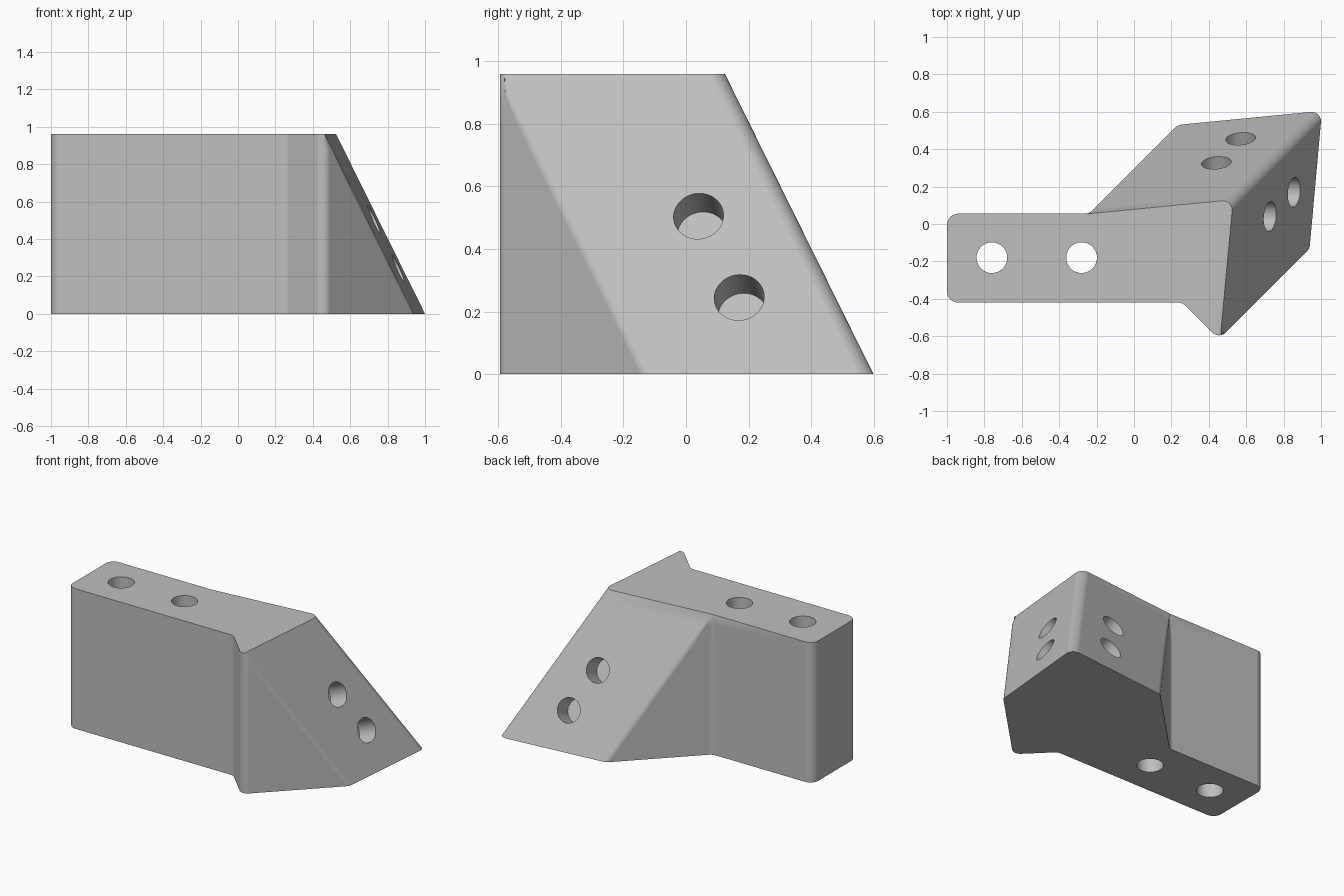
import bpy, bmesh, math
from mathutils import Vector

cube = bpy.data.objects.get("Cube")
if cube:
    bpy.data.objects.remove(cube, do_unlink=True)

HEIGHT = 0.96
SHEAR = 0.475   # outward run of the sloped faces from top to bottom
TILT = 0.09     # skew of the sloped faces in plan
ARC = 8

grey = bpy.data.materials.new("light_grey")
grey.use_nodes = True
colour = (0.52, 0.52, 0.52, 1)
grey.diffuse_color = colour
grey.node_tree.nodes["Principled BSDF"].inputs["Base Color"].default_value = colour

# Plan corners at the top: x, y, fillet radius, slides outward toward the base
corners = [
    (-1.0, -0.42, 0.06, False), (-1.0, 0.055, 0.06, False),
    (-0.24, 0.055, 0.06, False), (-0.24, 0.055, 0.06, True),
    (0.53, 0.13, 0.05, True), (0.464, -0.607, 0.06, True),
    (0.455, -0.616, 0.05, False), (0.259, -0.42, 0.06, False),
]
base = [Vector((x + SHEAR * s, y + SHEAR * s)) for x, y, r, s in corners]


def fillet(i):
    """Arc points of a rounded corner, relative to that corner."""
    p, r = base[i], corners[i][2]
    d1 = (base[i - 1] - p).normalized()
    d2 = (base[(i + 1) % len(base)] - p).normalized()
    half = math.acos(d1.dot(d2)) / 2
    centre = (d1 + d2).normalized() * r / math.sin(half)
    a = d1 * r / math.tan(half) - centre
    b = d2 * r / math.tan(half) - centre
    spokes = [a.lerp(b, k / ARC) for k in range(ARC + 1)]
    return [centre + spoke.normalized() * r for spoke in spokes]


fillets = [fillet(i) for i in range(len(corners))]


def ring(t):
    """Rounded outline at depth fraction t below the top."""
    s = SHEAR * t
    ramp = min(1, t / 0.2)
    pts = []
    for i, (x, y, r, slides) in enumerate(corners):
        scale = ramp if i in (2, 3, 5) else 1
        for off in fillets[i]:
            px, py = x + s * slides + off.x * scale, y + s * slides + off.y * scale
            if slides:
                py = max(py, -0.58)
            # the sloped side trims the rounded front corner
            px = min(px, 0.53 + s + TILT * (py - 0.13 - s))
            pts.append((px, py, HEIGHT * (1 - t)))
    return pts


# Bracket body, lofted from top to base
bm = bmesh.new()
rings = [[bm.verts.new(p) for p in ring(t)] for t in (0, 0.075, 0.2, 1)]
count = len(rings[0])
for upper, lower in zip(rings, rings[1:]):
    for k in range(count):
        n = (k + 1) % count
        bm.faces.new((upper[k], upper[n], lower[n], lower[k]))
bm.faces.new(rings[0])
bm.faces.new(rings[-1])
bmesh.ops.remove_doubles(bm, verts=bm.verts, dist=0.0003)
bmesh.ops.recalc_face_normals(bm, faces=bm.faces)
mesh = bpy.data.meshes.new("angled_bracket")
bm.to_mesh(mesh)
bm.free()
mesh.materials.append(grey)
body = bpy.data.objects.new("angled_bracket", mesh)
bpy.context.collection.objects.link(body)


def drill(point, inward, radius, depth):
    """Cut a round hole starting at a surface point."""
    inward = Vector(inward).normalized()
    length = depth + 0.1
    bpy.ops.mesh.primitive_cylinder_add(vertices=48, radius=radius, depth=length)
    cutter = bpy.context.object
    cutter.name = "hole_cutter"
    cutter.hide_render = True
    cutter.location = Vector(point) + inward * (depth - length / 2)
    cutter.rotation_euler = inward.to_track_quat('Z', 'Y').to_euler()
    bpy.context.view_layer.update()
    mod = body.modifiers.new("hole", 'BOOLEAN')
    mod.operation = 'DIFFERENCE'
    mod.solver = 'EXACT'
    mod.object = cutter
    bpy.context.view_layer.objects.active = body
    bpy.ops.object.modifier_apply(modifier=mod.name)
    bpy.data.objects.remove(cutter, do_unlink=True)


# Through holes in the bar
for x in (-0.76, -0.28):
    drill((x, -0.18, HEIGHT), (0, 0, -1), 0.082, 1.05)

# Blind holes square to the two sloped faces
edge = Vector((SHEAR, SHEAR, -HEIGHT))
side_in = Vector((TILT, 1, 0)).cross(edge)
back_in = edge.cross(Vector((1, TILT, 0)))
for along, z in ((0.04, 0.505), (0.17, 0.245)):
    s = SHEAR * (1 - z / HEIGHT)
    drill((0.53 + s + TILT * (along - 0.13 - s), along, z), side_in, 0.08, 0.145)
for along, z in ((0.44, 0.5), (0.57, 0.24)):
    s = SHEAR * (1 - z / HEIGHT)
    drill((along, 0.13 + s + TILT * (along - 0.53 - s), z), back_in, 0.08, 0.145)

# Smooth fillets and holes, with flat faces kept flat
bpy.ops.object.select_all(action='DESELECT')
body.select_set(True)
bpy.context.view_layer.objects.active = body
bpy.ops.object.shade_smooth_by_angle(angle=math.radians(30))
normals = body.modifiers.new("flat_face_normals", 'WEIGHTED_NORMAL')
normals.keep_sharp = True
